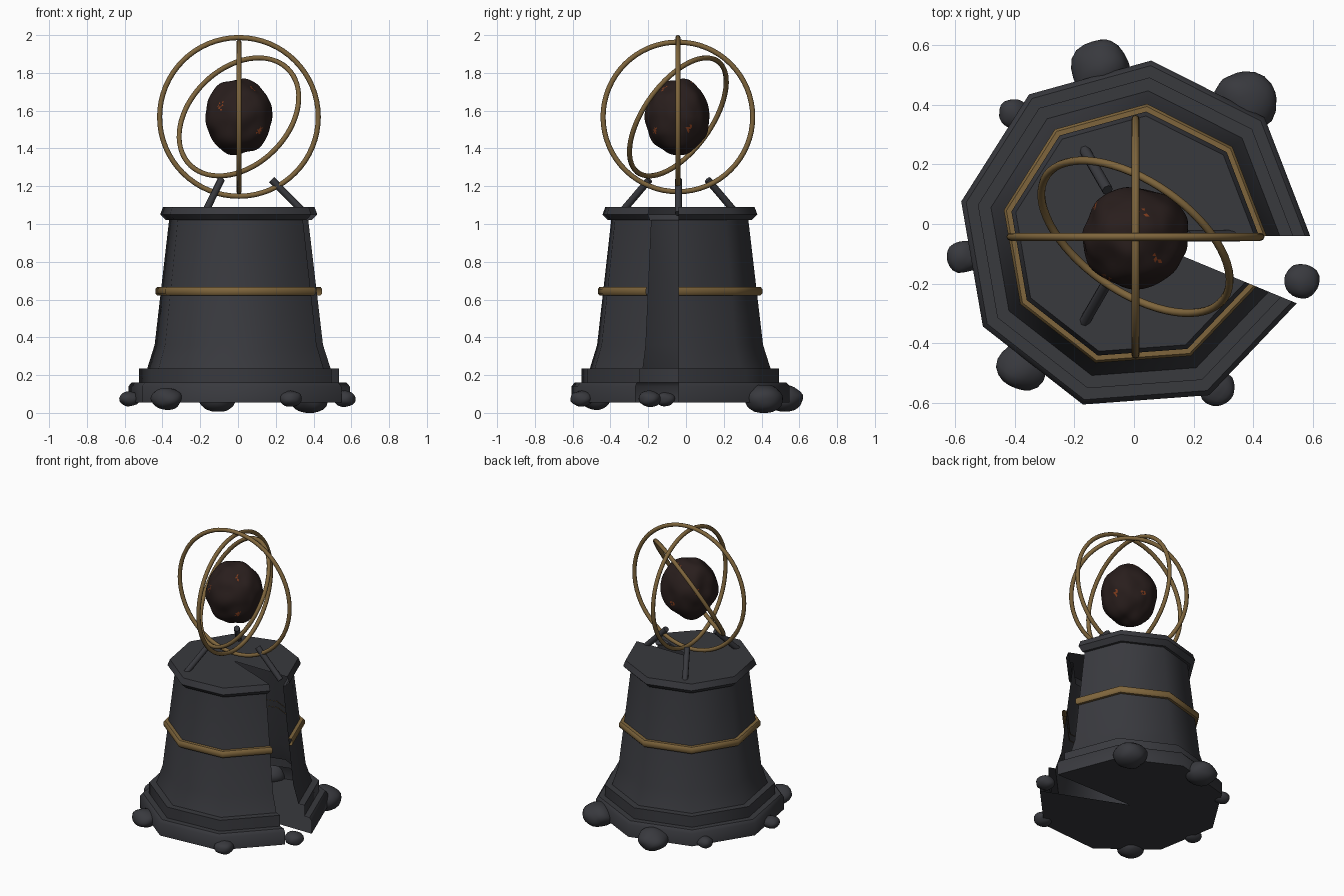
import bpy, bmesh, math
from mathutils import Vector, noise

old = bpy.data.objects.get("Cube")
if old:
    bpy.data.objects.remove(old)

AXIS = Vector((0, -0.04, 0))
CORE = Vector((0.005, -0.043, 1.567))


def material(name, color, roughness=0.8):
    m = bpy.data.materials.new(name)
    m.use_nodes = True
    m.diffuse_color = (*color, 1)
    bsdf = m.node_tree.nodes["Principled BSDF"]
    bsdf.inputs["Base Color"].default_value = (*color, 1)
    bsdf.inputs["Roughness"].default_value = roughness
    return m


STONE = material("dark_stone", (0.04, 0.041, 0.048))
BRASS = material("aged_brass", (0.21, 0.13, 0.045))
CHAR = material("charred_rock", (0.022, 0.013, 0.012))
EMBER = material("ember_rust", (0.22, 0.045, 0.012))


def finish(name, bm, mats, angle):
    mesh = bpy.data.meshes.new(name)
    bm.to_mesh(mesh)
    bm.free()
    obj = bpy.data.objects.new(name, mesh)
    bpy.context.collection.objects.link(obj)
    for m in mats:
        mesh.materials.append(m)
    bpy.ops.object.select_all(action='DESELECT')
    obj.select_set(True)
    bpy.context.view_layer.objects.active = obj
    bpy.ops.object.shade_smooth_by_angle(angle=math.radians(angle))
    return obj


def open_lathe(name, profile, mat, steps=8, sweep=337.5):
    """Turn a profile around the axis, leaving a wedge open."""
    bm = bmesh.new()
    rows = []
    for j in range(steps + 1):
        a = math.radians(sweep * j / steps)
        rows.append([bm.verts.new(AXIS + Vector((r * math.cos(a), r * math.sin(a), z)))
                     for r, z in profile])
    for lo, hi in zip(rows, rows[1:]):
        for i in range(len(profile) - 1):
            bm.faces.new((lo[i], hi[i], hi[i + 1], lo[i + 1]))
    bmesh.ops.remove_doubles(bm, verts=bm.verts, dist=0.0001)
    return finish(name, bm, [mat], 44)


def torus(name, major, minor, normal, mat, around=64, sides=8):
    bm = bmesh.new()
    rot = Vector((0, 0, 1)).rotation_difference(Vector(normal)).to_matrix()
    grid = []
    for i in range(around):
        a = math.tau * i / around
        ring = []
        for k in range(sides):
            b = math.tau * k / sides
            r = major + minor * math.cos(b)
            p = Vector((r * math.cos(a), r * math.sin(a), minor * math.sin(b)))
            ring.append(bm.verts.new(CORE + rot @ p))
        grid.append(ring)
    for i in range(around):
        a, b = grid[i], grid[(i + 1) % around]
        for k in range(sides):
            n = (k + 1) % sides
            bm.faces.new((a[k], b[k], b[n], a[n]))
    return finish(name, bm, [mat], 60)


def boulder(name, center, size, mats, detail, lump, scale):
    """Icosphere pushed in and out by noise."""
    bm = bmesh.new()
    bmesh.ops.create_icosphere(bm, subdivisions=detail, radius=1)
    seed = Vector(center) * 7
    for v in bm.verts:
        d = v.co.normalized()
        d *= 1 + lump * noise.noise(d * scale + seed)
        v.co = Vector(center) + Vector([d[i] * size[i] for i in range(3)])
    return finish(name, bm, mats, 60)


# Stepped, tapering pedestal with an open wedge
open_lathe("pedestal", [
    (0, 0.055), (0.592, 0.055), (0.592, 0.14), (0.575, 0.16), (0.535, 0.16),
    (0.535, 0.235), (0.49, 0.235), (0.45, 0.36), (0.372, 1.02), (0.39, 1.02),
    (0.42, 1.05), (0.405, 1.09), (0, 1.09)], STONE)

# Brass belt around the pedestal
open_lathe("brass_belt", [
    (0.415, 0.622), (0.437, 0.622), (0.446, 0.633), (0.446, 0.656),
    (0.437, 0.667), (0.41, 0.667)], BRASS)

# Three leaning struts on the cap
for n in range(3):
    a = math.tau * n / 3
    out = Vector((math.cos(a), math.sin(a), 0))
    foot = AXIS + out * 0.355 + Vector((0, 0, 1.055))
    tip = AXIS + out * 0.178 + Vector((0, 0, 1.235))
    span = tip - foot
    bm = bmesh.new()
    bmesh.ops.create_cone(bm, cap_ends=True, segments=8, radius1=0.019,
                          radius2=0.019, depth=span.length)
    turn = Vector((0, 0, 1)).rotation_difference(span).to_matrix()
    for v in bm.verts:
        v.co = turn @ v.co + (foot + tip) / 2
    finish(f"strut_{n + 1}", bm, [STONE], 50)

# Three nested rings
torus("outer_ring", 0.42, 0.0135, (0, 1, 0), BRASS)
torus("middle_ring", 0.396, 0.0135, (1, 0, 0), BRASS)
torus("inner_ring", 0.363, 0.0135, (0.49, 0.71, -0.51), BRASS)

# Floating core with small glowing patches
core = boulder("core", CORE, (0.178, 0.17, 0.2), [CHAR, EMBER], 5, 0.09, 2.0)
spots = [Vector(s).normalized() for s in (
    (0.4, -0.45, 0.85), (0.15, 0.45, 0.9), (-0.5, -0.7, 0.3), (0.8, 0.3, -0.3),
    (-0.7, 0.5, 0.2), (0.1, 0.9, -0.3), (0.6, -0.7, -0.4))]
for f in core.data.polygons:
    d = (f.center - CORE).normalized()
    near = min((d - s).length for s in spots)
    if near < 0.13 and noise.noise(d * 14) > near * 1.5 - 0.02:
        f.material_index = 1

# Boulders around the foot: x, y, radius
for n, (x, y, r) in enumerate([
        (-0.11, 0.522, 0.098), (0.375, 0.41, 0.106), (-0.405, 0.37, 0.05),
        (-0.575, -0.11, 0.055), (-0.375, -0.48, 0.082), (0.28, -0.553, 0.06),
        (0.565, -0.193, 0.06)]):
    boulder(f"boulder_{n + 1}", (x, y, 0.075), (r, r, r * 0.72), [STONE], 3, 0.12, 1.3)
